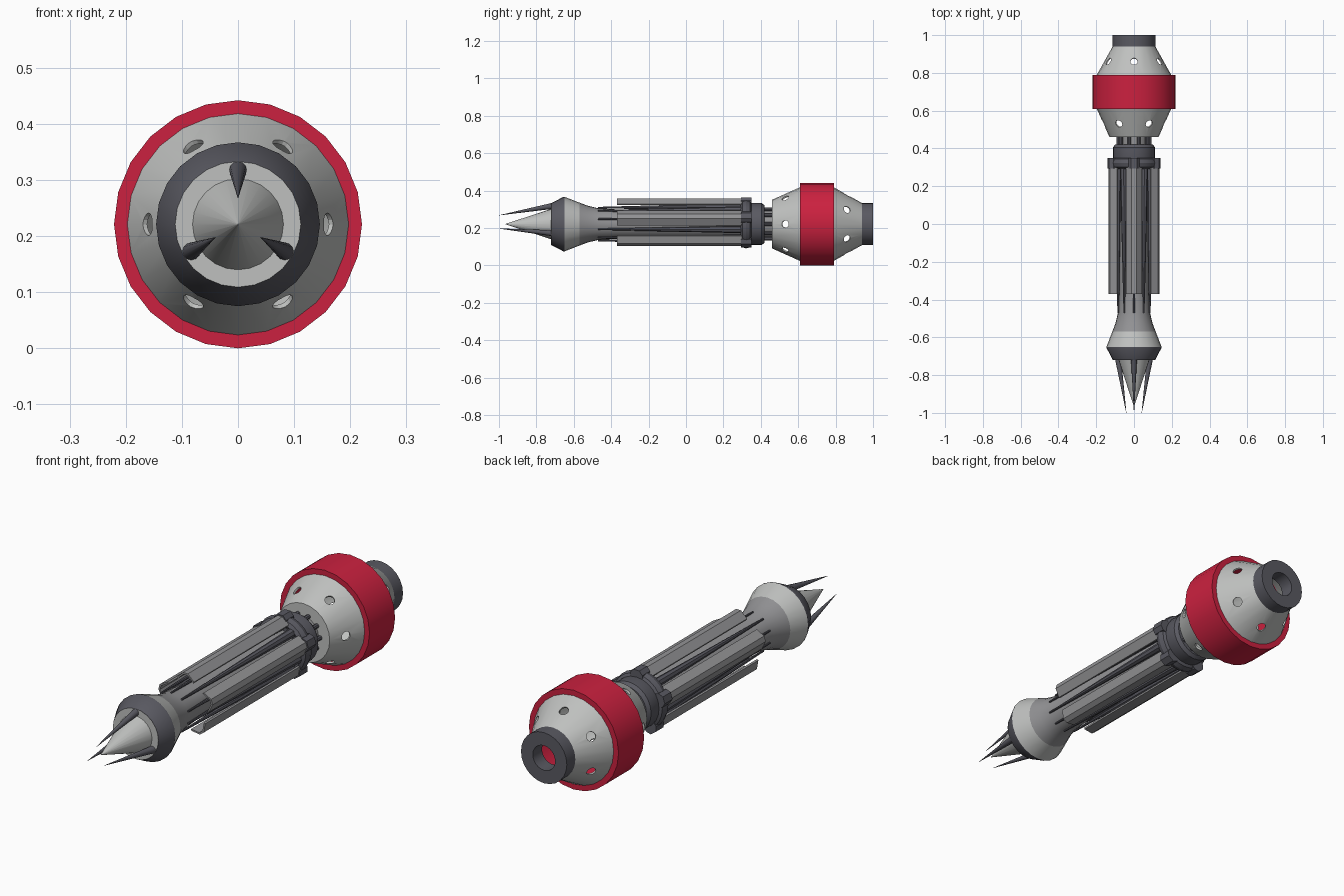
import bpy, bmesh, math
from mathutils import Vector

if "Cube" in bpy.data.objects:
    bpy.data.objects.remove(bpy.data.objects["Cube"])

ZC = 0.221          # height of the long axis
SIDES = 24


def material(name, rgb):
    m = bpy.data.materials.new(name)
    m.diffuse_color = (*rgb, 1)
    m.use_nodes = True
    m.node_tree.nodes["Principled BSDF"].inputs["Base Color"].default_value = m.diffuse_color
    return m


LIGHT = material("light_grey", (0.52, 0.53, 0.52))
MID = material("mid_grey", (0.29, 0.29, 0.30))
DARK = material("dark_grey", (0.10, 0.10, 0.12))
RED = material("red", (0.60, 0.015, 0.05))


def at(r, y, a, t=0.0):
    """Point at radius r, angle a round the axis, shifted t sideways."""
    return Vector((r * math.cos(a) - t * math.sin(a), y,
                   ZC + r * math.sin(a) + t * math.cos(a)))


def finish(bm, name, mat, smooth=True):
    bmesh.ops.recalc_face_normals(bm, faces=bm.faces)
    me = bpy.data.meshes.new(name)
    bm.to_mesh(me)
    bm.free()
    ob = bpy.data.objects.new(name, me)
    bpy.context.collection.objects.link(ob)
    me.materials.append(mat)
    if smooth:
        shade(ob)
    return ob


def shade(ob):
    bpy.ops.object.select_all(action='DESELECT')
    ob.select_set(True)
    bpy.context.view_layer.objects.active = ob
    bpy.ops.object.shade_smooth_by_angle(angle=math.radians(30))


def lathe(name, mat, profile, closed=False):
    """Spin (radius, y) points; open profiles are capped at both ends."""
    bm = bmesh.new()
    angles = [2 * math.pi * i / SIDES for i in range(SIDES)]
    rings = [[bm.verts.new(at(r, y, a)) for a in angles] for r, y in profile]
    n = len(rings)
    for k in range(n if closed else n - 1):
        p, q = rings[k], rings[(k + 1) % n]
        for i in range(SIDES):
            j = (i + 1) % SIDES
            bm.faces.new((p[i], p[j], q[j], q[i]))
    if not closed:
        bm.faces.new(rings[0])
        bm.faces.new(rings[-1])
    return finish(bm, name, mat)


def add_rod(bm, p, q, r1, r2, seg=8):
    """Tapered rod from p to q."""
    d = q - p
    m = d.to_track_quat('Z', 'Y').to_matrix().to_4x4()
    m.translation = (p + q) / 2
    bmesh.ops.create_cone(bm, cap_ends=True, segments=seg, radius1=r1,
                          radius2=r2, depth=d.length, matrix=m)


def add_prism(bm, section, y0, y1, a):
    """Extrude a (sideways, radius) section along y at angle a."""
    ends = [[bm.verts.new(at(r, y, a, t)) for t, r in section] for y in (y0, y1)]
    n = len(section)
    for i in range(n):
        j = (i + 1) % n
        bm.faces.new((ends[0][i], ends[0][j], ends[1][j], ends[1][i]))
    bm.faces.new(ends[0])
    bm.faces.new(ends[1])


def around(n, start=90):
    return [math.radians(start + 360 * i / n) for i in range(n)]


def cut_holes(ob, r, y, dr, dy, start):
    """Six round holes drilled along the slope's normal."""
    bm = bmesh.new()
    for a in around(6, start):
        add_rod(bm, at(r - 0.03 * dr, y - 0.03 * dy, a),
                at(r + 0.03 * dr, y + 0.03 * dy, a), 0.02, 0.02, 16)
    cutter = finish(bm, "hole_cutter", LIGHT, False)
    cutter.hide_render = True
    mod = ob.modifiers.new("holes", 'BOOLEAN')
    mod.operation = 'DIFFERENCE'
    mod.solver = 'EXACT'
    mod.object = cutter
    bpy.context.view_layer.objects.active = ob
    bpy.ops.object.modifier_apply(modifier=mod.name)
    bpy.data.objects.remove(cutter)
    shade(ob)


# hollow rear head: two perforated cones, red drum, open collar
front_shell = lathe("front_shell", LIGHT, [
    (0.06, 0.46), (0.13, 0.46), (0.199, 0.614), (0.191, 0.614),
    (0.123, 0.468), (0.06, 0.468)], True)
cut_holes(front_shell, 0.162, 0.53, 0.913, -0.408, 0)
rear_shell = lathe("rear_shell", LIGHT, [
    (0.113, 0.94), (0.199, 0.786), (0.191, 0.786), (0.105, 0.94)], True)
cut_holes(rear_shell, 0.155, 0.86, 0.87, 0.49, 30)
lathe("red_drum", RED, [(0.221, 0.61), (0.221, 0.79), (0.193, 0.79), (0.193, 0.61)], True)
lathe("rear_collar", DARK, [(0.113, 0.935), (0.113, 1.0), (0.055, 1.0), (0.055, 0.935)], True)

# handle body flaring to the nose
lathe("handle_body", MID, [(0.075, 0.465), (0.078, -0.36), (0.085, -0.47),
                           (0.098, -0.525), (0.115, -0.57)])
lathe("flared_neck", LIGHT, [(0.115, -0.57), (0.146, -0.65)])
lathe("nose_ring", DARK, [(0.146, -0.65), (0.146, -0.655), (0.112, -0.72),
                          (0.09, -0.72), (0.09, -0.65)], True)
lathe("nose_disc", LIGHT, [(0.112, -0.721), (0.105, -0.70)])
lathe("nose_cone", LIGHT, [(0.083, -0.715), (0.001, -0.965)])

# three nose spikes
bm = bmesh.new()
for a in around(3):
    add_rod(bm, at(0.097, -0.715, a), at(0.047, -1.0, a), 0.016, 0.0005, 12)
finish(bm, "nose_spikes", DARK)

# clamp: sleeve, ring and five lugs
lathe("clamp_sleeve", DARK, [(0.07, 0.42), (0.10, 0.42), (0.112, 0.405),
                             (0.112, 0.345), (0.10, 0.30), (0.07, 0.30)])
lathe("clamp_ring", DARK, [(0.108 + 0.022 * math.cos(t), 0.322 + 0.03 * math.sin(t))
                           for t in around(8, 0)], True)
bm = bmesh.new()
lug = [(-0.03, 0.09), (-0.03, 0.125), (-0.015, 0.143), (0.015, 0.143),
       (0.03, 0.125), (0.03, 0.09)]
for a in around(5):
    add_prism(bm, lug, 0.295, 0.35, a)
finish(bm, "clamp_lugs", DARK, False)

# neck rods between clamp and head
bm = bmesh.new()
for a in around(10, 0):
    add_rod(bm, at(0.083, 0.38, a), at(0.083, 0.465, a), 0.01, 0.01)
finish(bm, "neck_rods", DARK)

# five ridged grip plates
bm = bmesh.new()
plate = [(-0.042, 0.108), (-0.012, 0.137), (0.012, 0.137), (0.042, 0.108),
         (0.039, 0.101), (0.010, 0.129), (-0.010, 0.129), (-0.039, 0.101)]
for a in around(5):
    add_prism(bm, plate, -0.37, 0.31, a)
finish(bm, "grip_plates", MID, False)

# long tapered claws lying along the handle
bm = bmesh.new()
for a in around(10):
    add_rod(bm, at(0.093, 0.31, a), at(0.088, -0.47, a), 0.02, 0.004)
finish(bm, "handle_claws", DARK)
